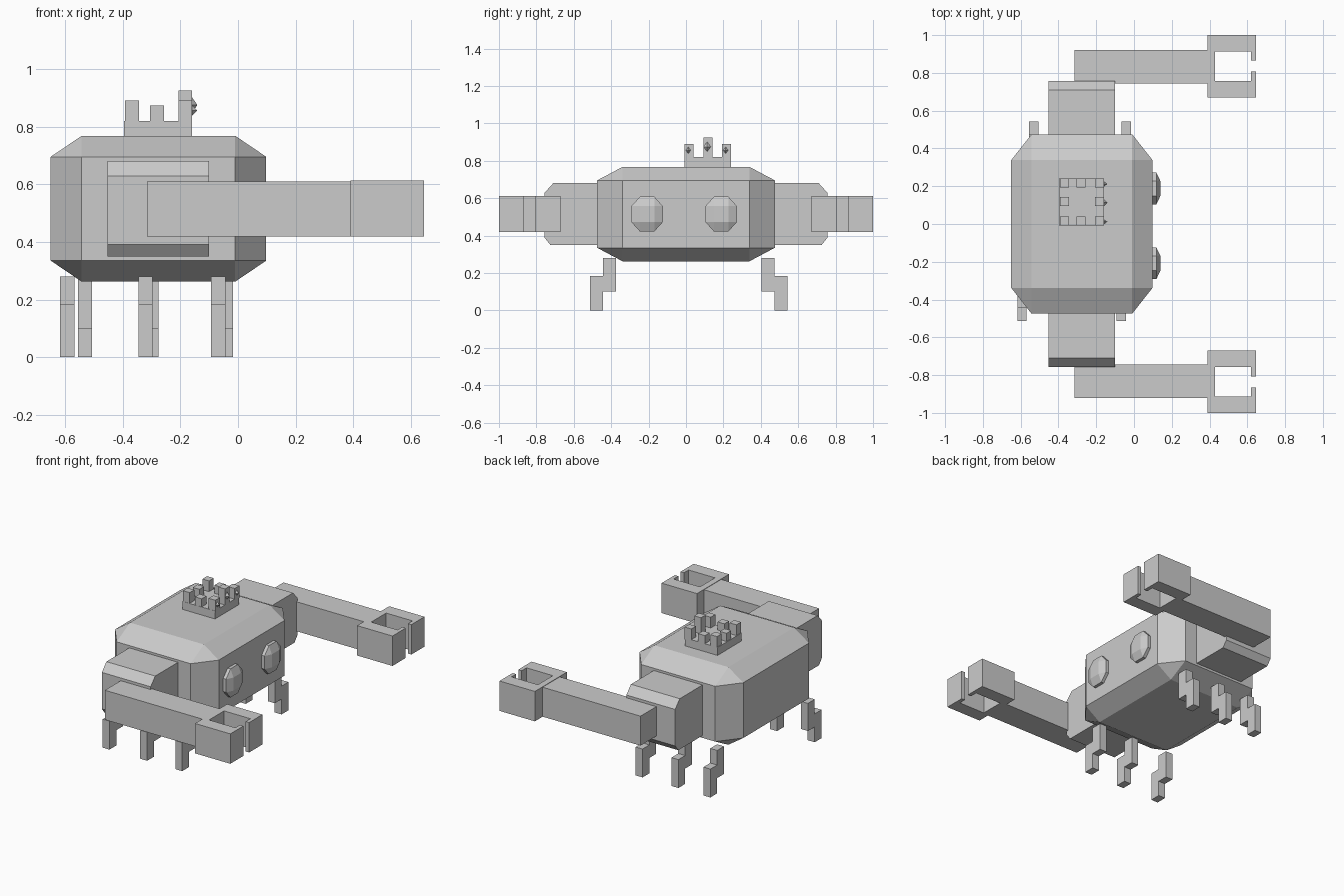
import bpy, bmesh
from mathutils import Matrix, Vector

if "Cube" in bpy.data.objects:
    bpy.data.objects.remove(bpy.data.objects["Cube"])


def finish(name, bm):
    bmesh.ops.recalc_face_normals(bm, faces=bm.faces[:])
    me = bpy.data.meshes.new(name)
    bm.to_mesh(me)
    bm.free()
    ob = bpy.data.objects.new(name, me)
    bpy.context.collection.objects.link(ob)
    return ob


def box(name, lo, hi, chamfer=0.0):
    """Box between two corners; chamfer is a fraction of each side length."""
    lo, hi = Vector(lo), Vector(hi)
    bm = bmesh.new()
    bmesh.ops.create_cube(bm, size=1)
    if chamfer:
        bmesh.ops.bevel(bm, geom=bm.edges[:], offset=chamfer, segments=1,
                        profile=0.5, affect='EDGES')
    bmesh.ops.scale(bm, vec=hi - lo, verts=bm.verts[:])
    bmesh.ops.translate(bm, vec=(lo + hi) / 2, verts=bm.verts[:])
    return finish(name, bm)


def prism(name, points, offset):
    """Extrude a closed profile of 3D points along an offset vector."""
    bm = bmesh.new()
    face = bm.faces.new([bm.verts.new(p) for p in points])
    ext = bmesh.ops.extrude_face_region(bm, geom=[face], use_keep_orig=True)
    moved = [g for g in ext['geom'] if isinstance(g, bmesh.types.BMVert)]
    bmesh.ops.translate(bm, vec=offset, verts=moved)
    return finish(name, bm)


def gem(name, centre, size):
    bm = bmesh.new()
    bmesh.ops.create_cone(bm, cap_ends=False, segments=4, radius1=1, radius2=0,
                          depth=1, matrix=Matrix.Translation((0, 0, 0.5)))
    bmesh.ops.create_cone(bm, cap_ends=False, segments=4, radius1=0, radius2=1,
                          depth=1, matrix=Matrix.Translation((0, 0, -0.5)))
    bmesh.ops.remove_doubles(bm, verts=bm.verts[:], dist=0.001)
    # align the corners with the axes
    if abs(max(v.co.x for v in bm.verts) - 1) > 0.1:
        bmesh.ops.rotate(bm, matrix=Matrix.Rotation(0.785398, 3, 'Z'), verts=bm.verts[:])
    bmesh.ops.scale(bm, vec=size, verts=bm.verts[:])
    bmesh.ops.translate(bm, vec=centre, verts=bm.verts[:])
    return finish(name, bm)


# Body
box("body", (-0.65, -0.475, 0.262), (0.098, 0.475, 0.768), 0.144)

# Eyes
for y in (-0.208, 0.188):
    box("eye", (0.06, y - 0.084, 0.422), (0.14, y + 0.084, 0.608), 0.27)

# Arms and claws, left and right
shoulder = [(0.40, 0.35), (0.725, 0.35), (0.757, 0.39), (0.757, 0.628),
            (0.71, 0.68), (0.40, 0.68)]
claw = [(0.39, 0.67), (0.645, 0.67), (0.645, 0.807), (0.62, 0.807), (0.62, 0.758),
        (0.43, 0.758), (0.43, 0.912), (0.62, 0.912), (0.62, 0.865), (0.645, 0.865),
        (0.645, 1.0), (0.39, 1.0)]
for s in (-1, 1):
    prism("shoulder", [(-0.452, s * y, z) for y, z in shoulder], (0.352, 0, 0))
    box("forearm", (-0.316, min(s * 0.743, s * 0.92), 0.418),
        (0.395, max(s * 0.743, s * 0.92), 0.61))
    prism("claw", [(x, s * y, 0.418) for x, y in claw], (0, 0, 0.195))

# Legs: stepped profile, three on each side
leg = [(0.0, 0.28), (0.0, 0.10), (0.07, 0.10), (0.07, 0.0), (0.14, 0.0),
       (0.14, 0.185), (0.07, 0.185), (0.07, 0.28)]
for s, y0, xs in ((-1, 0.373, (-0.618, -0.346, -0.093)),
                  (1, 0.403, (-0.556, -0.325, -0.067))):
    for x in xs:
        prism("leg", [(x, s * (y0 + y), z) for y, z in leg], (0.05, 0, 0))

# Crown with points round the rim and gems on the front row
box("crown_base", (-0.396, -0.008, 0.76), (-0.16, 0.241, 0.82))
for i, x in enumerate((-0.368, -0.281, -0.183)):
    for j, y in enumerate((0.017, 0.118, 0.217)):
        if i == 1 and j == 1:
            continue
        corner = i != 1 and j != 1
        front_middle = i == 2 and j == 1
        top = 0.925 if front_middle else 0.89 if corner else 0.873
        box("crown_point", (x - 0.024, y - 0.024, 0.81), (x + 0.024, y + 0.024, top))
        if i == 2:
            r = 0.026 if front_middle else 0.018
            gem("crown_gem", (-0.159, y - 0.005, 0.875 if front_middle else 0.856),
                (0.018, r * 0.75, r))
